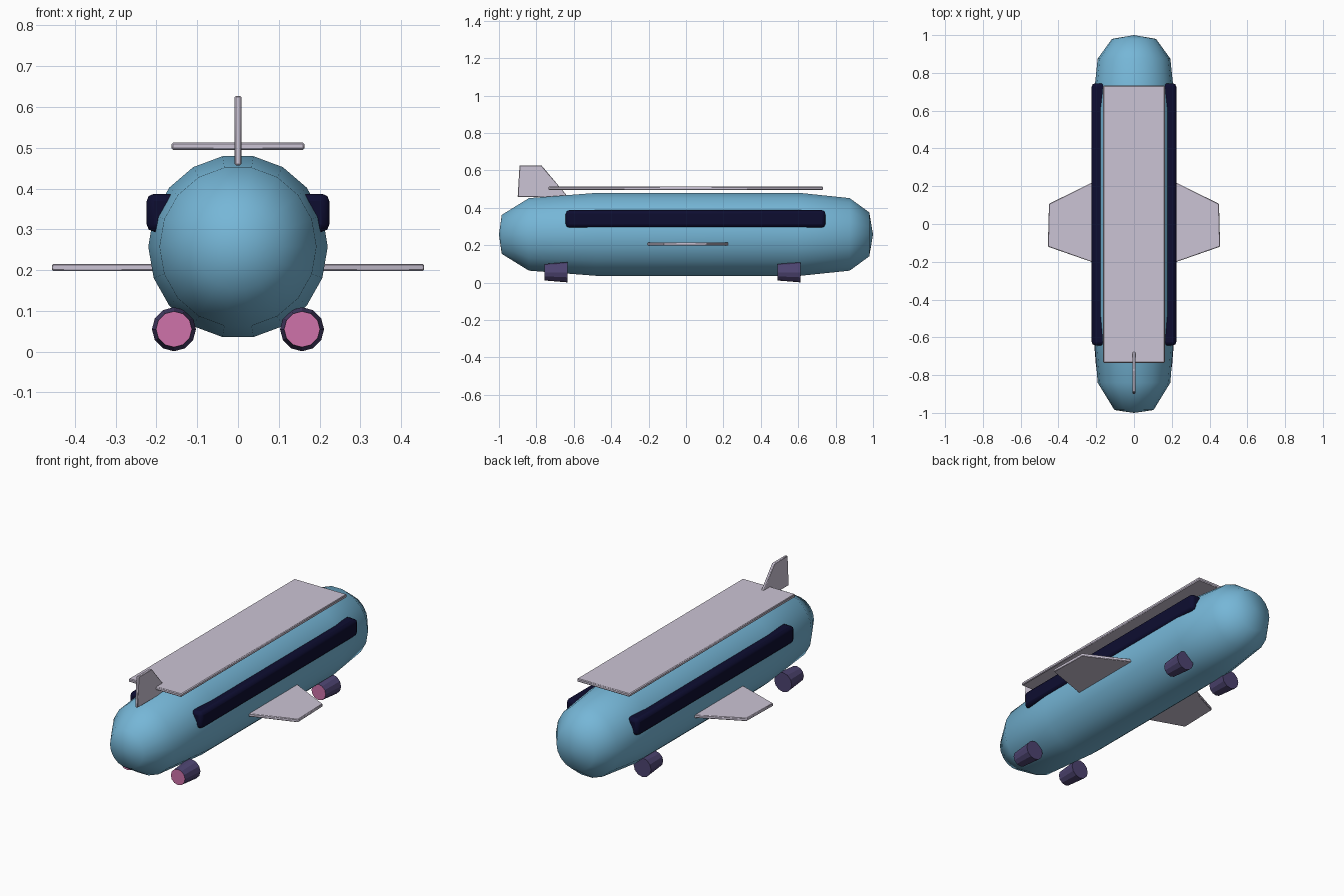
import bpy, bmesh
from math import sin, cos, pi, radians
from mathutils import Matrix

cube = bpy.data.objects.get("Cube")
if cube:
    bpy.data.objects.remove(cube, do_unlink=True)


def material(name, r, g, b):
    m = bpy.data.materials.new(name)
    m.use_nodes = True
    m.diffuse_color = (r, g, b, 1)
    m.node_tree.nodes["Principled BSDF"].inputs["Base Color"].default_value = (r, g, b, 1)
    return m


BLUE = material("sky blue", 0.18, 0.47, 0.68)
LAVENDER = material("pale lavender", 0.60, 0.55, 0.66)
NAVY = material("dark navy", 0.004, 0.004, 0.03)
PURPLE = material("dusky purple", 0.075, 0.058, 0.165)
PINK = material("pink", 0.62, 0.17, 0.40)


def finish(name, bm, mats, angle=30, bevel=0, segments=1):
    bmesh.ops.recalc_face_normals(bm, faces=bm.faces)
    mesh = bpy.data.meshes.new(name)
    bm.to_mesh(mesh)
    bm.free()
    ob = bpy.data.objects.new(name, mesh)
    bpy.context.collection.objects.link(ob)
    for m in mats:
        mesh.materials.append(m)
    if bevel:
        mod = ob.modifiers.new("soft edges", "BEVEL")
        mod.width, mod.segments = bevel, segments
    bpy.ops.object.select_all(action="DESELECT")
    bpy.context.view_layer.objects.active = ob
    ob.select_set(True)
    bpy.ops.object.shade_smooth_by_angle(angle=radians(angle))
    return ob


def box(name, lo, hi, mat, bevel, segments=1):
    bm = bmesh.new()
    bmesh.ops.create_cube(bm, size=1)
    for v in bm.verts:
        v.co = [lo[i] if v.co[i] < 0 else hi[i] for i in range(3)]
    return finish(name, bm, [mat], 30, bevel, segments)


def plate(name, outline, offset, mat, bevel):
    """Extrude a flat outline by an offset vector."""
    bm = bmesh.new()
    face = bm.faces.new([bm.verts.new(p) for p in outline])
    ext = bmesh.ops.extrude_face_region(bm, geom=[face])
    moved = [g for g in ext["geom"] if isinstance(g, bmesh.types.BMVert)]
    bmesh.ops.translate(bm, verts=moved, vec=offset)
    return finish(name, bm, [mat], 30, bevel)


# Fuselage: rings of a slightly tall oval, closed to a point at both ends
SIDES, RX, RZ, MID = 18, 0.22, 0.225, 0.2575
bm = bmesh.new()
rings = []
for y, s in ((-0.985, 0.47), (-0.84, 0.875), (-0.48, 1), (0.61, 1), (0.875, 0.875), (0.98, 0.53)):
    rings.append([bm.verts.new((RX * s * cos(2 * pi * i / SIDES), y,
                                MID + RZ * s * sin(2 * pi * i / SIDES))) for i in range(SIDES)])
nose, tail = bm.verts.new((0, -1, MID)), bm.verts.new((0, 1, MID))
for i in range(SIDES):
    j = (i + 1) % SIDES
    for a, b in zip(rings, rings[1:]):
        bm.faces.new((a[i], a[j], b[j], b[i]))
    bm.faces.new((nose, rings[0][i], rings[0][j]))
    bm.faces.new((tail, rings[-1][i], rings[-1][j]))
finish("fuselage", bm, [BLUE], 80)

# Flat roof panel and upright fin
box("roof_panel", (-0.163, -0.735, 0.495), (0.163, 0.732, 0.513), LAVENDER, 0.004)
fin = [(-0.008, y, z) for y, z in ((-0.9, 0.457), (-0.89, 0.627), (-0.773, 0.627), (-0.63, 0.457))]
plate("upright_fin", fin, (0.016, 0, 0), LAVENDER, 0.003)

# Mirrored side parts
for side, s in (("left", 1), ("right", -1)):
    box(side + "_window_band", (min(s * 0.15, s * 0.224), -0.643, 0.294),
        (max(s * 0.15, s * 0.224), 0.745, 0.387), NAVY, 0.018, 2)
    wing = [(s * x, y, 0.198) for x, y in ((0.14, -0.165), (0.456, -0.12), (0.45, 0.107), (0.14, 0.26))]
    wing[0] = (s * 0.14, -0.23, 0.198)
    plate(side + "_wing", wing, (0, 0, 0.017), LAVENDER, 0.003)

    # Tapered pods with a pink front disc
    for place, y in (("front", -0.695), ("rear", 0.55)):
        bm = bmesh.new()
        bmesh.ops.create_cone(bm, cap_ends=True, segments=12, radius1=0.054, radius2=0.044, depth=0.122,
                              matrix=Matrix.Translation((s * 0.157, y, 0.055)) @ Matrix.Rotation(pi / 2, 4, "X"))
        bm.normal_update()
        for f in bm.faces:
            f.material_index = int(f.normal.y < -0.9)
        finish(f"{side}_{place}_pod", bm, [PURPLE, PINK], 20)
